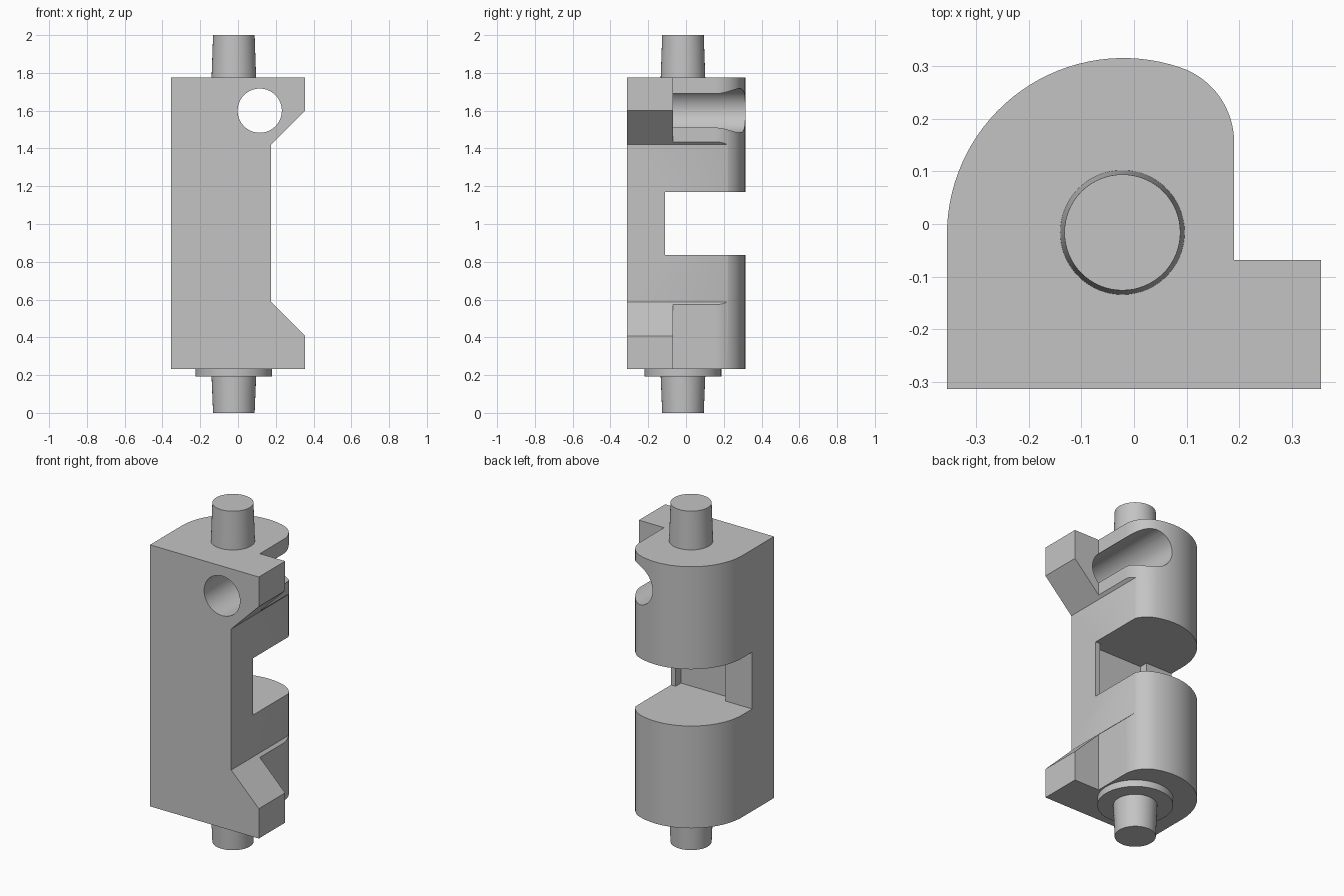
import bpy, bmesh, math
from mathutils import Vector

cube = bpy.data.objects.get("Cube")
if cube:
    bpy.data.objects.remove(cube, do_unlink=True)

grey = bpy.data.materials.new("plain grey")
grey.use_nodes = True
colour = (0.55, 0.55, 0.55, 1)
grey.diffuse_color = colour
grey.node_tree.nodes["Principled BSDF"].inputs["Base Color"].default_value = colour


def prism(name, points, offset, cutter=False):
    """Extrude a closed outline of 3D points along an offset."""
    bm = bmesh.new()
    face = bm.faces.new([bm.verts.new(p) for p in points])
    result = bmesh.ops.extrude_face_region(bm, geom=[face])
    moved = [v for v in result["geom"] if isinstance(v, bmesh.types.BMVert)]
    bmesh.ops.translate(bm, verts=moved, vec=Vector(offset))
    bmesh.ops.recalc_face_normals(bm, faces=bm.faces)
    mesh = bpy.data.meshes.new(name)
    bm.to_mesh(mesh)
    bm.free()
    obj = bpy.data.objects.new(name, mesh)
    bpy.context.collection.objects.link(obj)
    mesh.materials.append(grey)
    obj.hide_render = cutter
    return obj


def box(name, low, high):
    (x0, y0, z0), (x1, y1, z1) = low, high
    base = [(x0, y0, z0), (x1, y0, z0), (x1, y1, z0), (x0, y1, z0)]
    return prism(name, base, (0, 0, z1 - z0), True)


def arc(cx, cy, r, start, end, steps):
    angles = [math.radians(start + (end - start) * i / steps) for i in range(steps + 1)]
    return [(cx + r * math.cos(a), cy + r * math.sin(a)) for a in angles]


def smooth(obj):
    bpy.ops.object.select_all(action="DESELECT")
    obj.select_set(True)
    bpy.context.view_layer.objects.active = obj
    bpy.ops.object.shade_smooth_by_angle(angle=math.radians(30))


# Body: rounded plan with a side arm, extruded upward
bottom, top = 0.232, 1.775
plan = [(-0.355, -0.313), (0.355, -0.313), (0.355, -0.068), (0.19, -0.068)]
plan += arc(0.04, 0.155, 0.15, 0, 71, 16)
plan += arc(-0.02, -0.02, 0.335, 71, 180, 32)[1:]
body = prism("body", [(x, y, bottom) for x, y in plan], (0, 0, top - bottom))

# Cutters: side relief, rear notch, shallow pocket and cross hole
relief = [(0.175, 0.588), (0.355, 0.408), (0.5, 0.408), (0.5, 1.6), (0.355, 1.6), (0.175, 1.42)]
hole = arc(0.115, 1.6, 0.117, 0, 360, 64)[:-1]
cutters = [
    prism("side_relief_cutter", [(x, -0.5, z) for x, z in relief], (0, 1, 0), True),
    box("rear_notch_cutter", (-0.5, -0.11, 0.835), (0.5, 0.5, 1.17)),
    box("pocket_cutter", (-0.18, -0.16, 0.835), (0.145, 0, 1.17)),
    prism("cross_hole_cutter", [(x, -0.5, z) for x, z in hole], (0, 1, 0), True),
]
bpy.context.view_layer.objects.active = body
for cutter in cutters:
    mod = body.modifiers.new(cutter.name, "BOOLEAN")
    mod.operation = "DIFFERENCE"
    mod.solver = "EXACT"
    mod.object = cutter
    bpy.ops.object.modifier_apply(modifier=mod.name)
for cutter in cutters:
    bpy.data.objects.remove(cutter, do_unlink=True)
smooth(body)


# Pins and flange on the common axis
def turned(name, z0, z1, r0, r1):
    bpy.ops.mesh.primitive_cone_add(vertices=64, radius1=r0, radius2=r1, depth=z1 - z0,
                                    location=(-0.022, -0.016, (z0 + z1) / 2))
    obj = bpy.context.object
    obj.name = name
    obj.data.materials.append(grey)
    smooth(obj)


turned("upper_pin", top, 2, 0.118, 0.11)
turned("lower_pin", 0, 0.192, 0.11, 0.118)
turned("lower_flange", 0.192, bottom, 0.203, 0.203)
